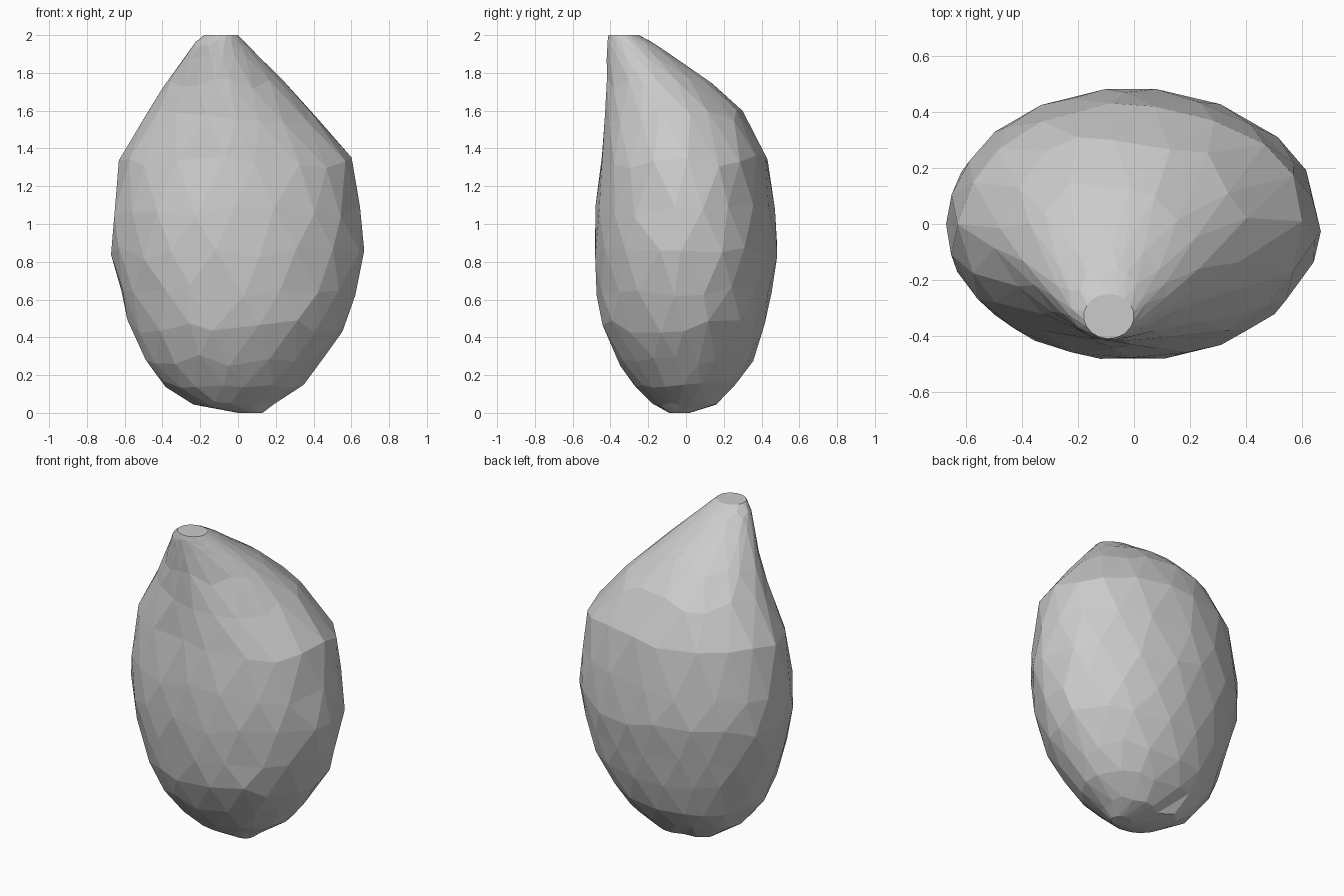
import bpy, bmesh, math, random

if "Cube" in bpy.data.objects:
    bpy.data.objects.remove(bpy.data.objects["Cube"])
random.seed(4)

# Cross-sections: z, xmin, xmax, ymin, ymax, front exponent (2 = round, lower = pointed)
SECTIONS = [
    (0.00, 0.00, 0.13, -0.09, 0.02, 2.0),
    (0.05, -0.27, 0.20, -0.18, 0.18, 2.0),
    (0.15, -0.40, 0.35, -0.28, 0.27, 2.0),
    (0.28, -0.50, 0.45, -0.37, 0.36, 2.0),
    (0.50, -0.59, 0.60, -0.465, 0.43, 2.0),
    (0.85, -0.675, 0.67, -0.49, 0.49, 2.0),
    (1.05, -0.67, 0.655, -0.485, 0.475, 2.0),
    (1.33, -0.635, 0.62, -0.45, 0.44, 1.95),
    (1.57, -0.495, 0.42, -0.43, 0.33, 1.8),
    (1.72, -0.40, 0.28, -0.42, 0.18, 1.7),
    (1.86, -0.30, 0.14, -0.42, -0.03, 1.7),
    (1.96, -0.23, 0.04, -0.42, -0.17, 1.8),
    (2.00, -0.18, 0.00, -0.41, -0.25, 2.0),
]
SIDES = 18


def surface_point(z, angle):
    """Point on the egg at a height and angle, with a pointier front half near the tip."""
    z = min(max(z, 0.0), 2.0)
    for a, b in zip(SECTIONS, SECTIONS[1:]):
        if z <= b[0]:
            t = (z - a[0]) / (b[0] - a[0])
            x0, x1, y0, y1, p = [u + (v - u) * t for u, v in zip(a[1:], b[1:])]
            break
    c, s = math.cos(angle), math.sin(angle)
    e = 2 / p if s < 0 else 1.0
    x = (x0 + x1) / 2 + (x1 - x0) / 2 * math.copysign(abs(c) ** e, c)
    y = (y0 + y1) / 2 + (y1 - y0) / 2 * math.copysign(abs(s) ** e, s)
    return (x, y, z)


# Staggered, irregular rings give the chipped facets
bm = bmesh.new()
heights = [0.0, 0.05, 0.15, 0.28, 0.46, 0.65, 0.85, 1.07, 1.33, 1.57, 1.74, 1.88, 1.96, 2.0]
rings = []
for i, z in enumerate(heights):
    wobble = 0.0 if i in (0, len(heights) - 1) else 0.035 * (0.5 if z < 0.2 or z > 1.8 else 1)
    ring = []
    for k in range(SIDES):
        a = 2 * math.pi * (k + 0.5 * (i % 2) + random.uniform(-0.2, 0.2)) / SIDES
        ring.append(bm.verts.new(surface_point(z + random.uniform(-wobble, wobble), a)))
    rings.append(ring)
for i, (lo, hi) in enumerate(zip(rings, rings[1:])):
    for k in range(SIDES):
        n = (k + 1) % SIDES
        if i % 2 == 0:
            bm.faces.new((lo[k], lo[n], hi[k]))
            bm.faces.new((lo[n], hi[n], hi[k]))
        else:
            bm.faces.new((lo[k], lo[n], hi[n]))
            bm.faces.new((lo[k], hi[n], hi[k]))
bm.faces.new(rings[0][::-1])
bm.faces.new(rings[-1])

# Merge nearly flat neighbours into larger polygon facets
bmesh.ops.dissolve_limit(bm, angle_limit=math.radians(9), verts=bm.verts[:], edges=bm.edges[:])
bmesh.ops.recalc_face_normals(bm, faces=bm.faces[:])
mesh = bpy.data.meshes.new("pointed_stone")
bm.to_mesh(mesh)
bm.free()
bpy.context.collection.objects.link(bpy.data.objects.new("pointed_stone", mesh))
